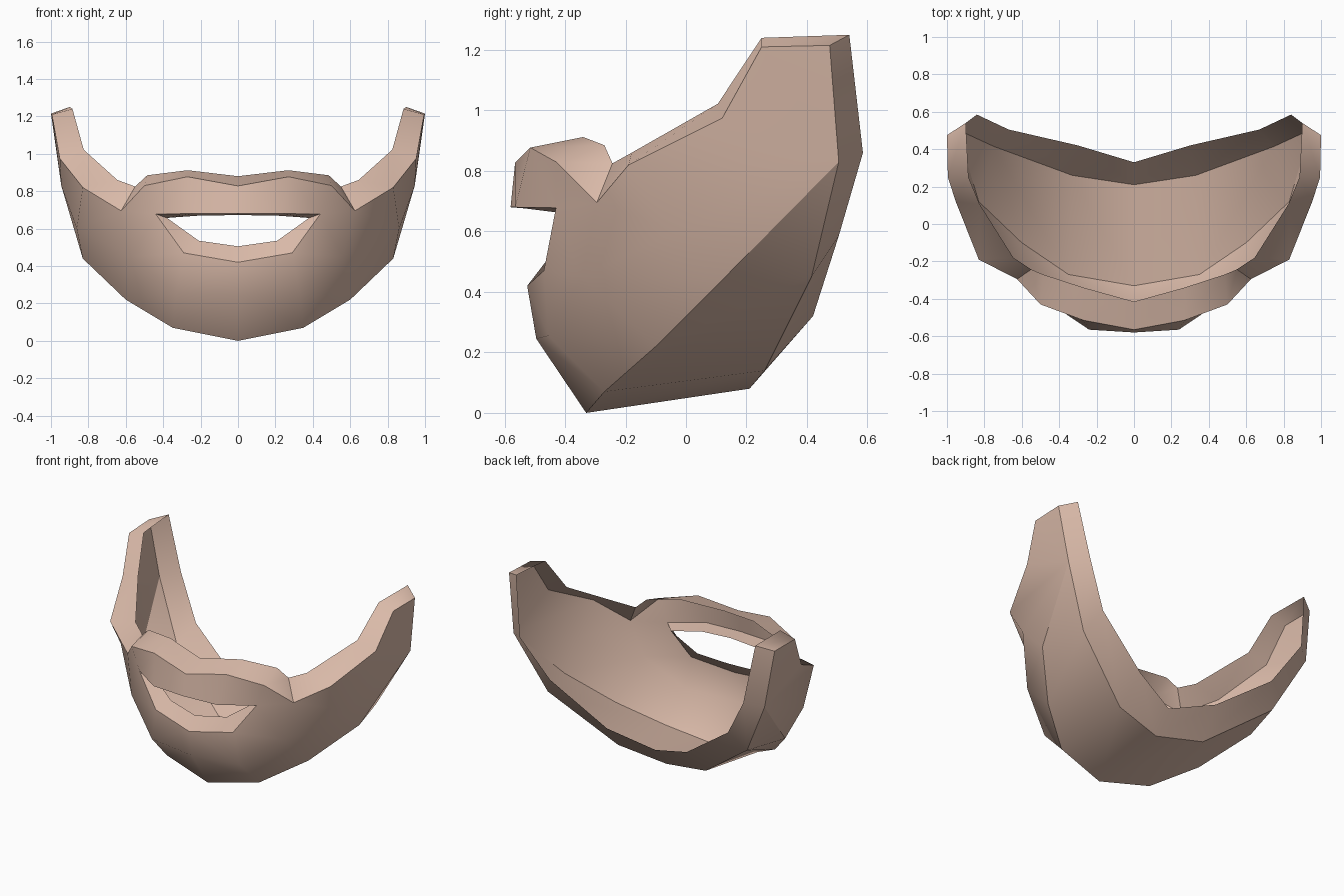
import bpy, bmesh

if "Cube" in bpy.data.objects:
    bpy.data.objects.remove(bpy.data.objects["Cube"])

mat = bpy.data.materials.new("warm beige")
mat.diffuse_color = (0.70, 0.49, 0.395, 1)
mat.use_nodes = True
mat.node_tree.nodes["Principled BSDF"].inputs["Base Color"].default_value = mat.diffuse_color

bm = bmesh.new()


def row(*pts):
    return [bm.verts.new(p) for p in pts]


def strip(a, b):
    """Join two rows with faces; repeated vertices collapse to triangles."""
    for i in range(len(a) - 1):
        loop = []
        for v in (a[i], a[i + 1], b[i + 1], b[i]):
            if v not in loop:
                loop.append(v)
        if len(loop) > 2:
            bm.faces.new(loop)


def crease(line):
    """Keep the edges along a row sharp."""
    for a, b in zip(line, line[1:]):
        edge = bm.edges.get((a, b))
        if edge:
            edge.smooth = False


# top edge: moustache middle, cheek, sideburn tip
top = row((0, -.565, .828), (.27, -.515, .877), (.50, -.43, .83), (.625, -.295, .695),
          (.83, -.19, .82), (.953, .12, .975), (.995, .25, 1.21), (1, .475, 1.215))
# inner top edge
rim = row((0, -.415, .88), (.27, -.34, .912), (.485, -.27, .885), (.55, -.243, .825),
          (.645, -.18, .86), (.825, .105, 1.022), (.885, .25, 1.24), (.90, .54, 1.25))
# mouth opening, outer and inner edges
lip_top = row((0, -.58, .68), (.24, -.565, .68), (.44, -.43, .678))
lip_low = row((0, -.525, .42), (.29, -.47, .47)) + lip_top[2:]
in_top = row((0, -.48, .672), (.20, -.46, .67), (.38, -.38, .657))
in_low = row((0, -.46, .505), (.21, -.42, .535)) + in_top[2:]
# chin and cheek bulge, jaw ridge, open back edge
bulge = row((0, -.495, .245), (.33, -.455, .255), (.56, -.345, .45), (.862, -.03, .60))
jaw = row((0, -.33, 0), (.35, -.27, .07), (.60, -.10, .22), (.83, .12, .44), (.945, .505, .83))
throat = row((0, .21, .08), (.33, .26, .14), (.75, .415, .45))
back = row((0, .33, .22), (.30, .42, .32), (.67, .505, .585), (.84, .585, .86)) + rim[7:]

strip(top[:4], lip_top + lip_top[2:])                       # moustache
strip(top, rim)                                             # top thickness
strip(lip_top, in_top)                                      # mouth thickness
strip(lip_low, in_low)
strip(lip_low + top[3:4], bulge[:3] + bulge[2:3])           # chin
strip(top[3:], bulge[2:] + [jaw[4]] * 3)                    # cheek
strip(bulge + jaw[4:], jaw)                                 # jaw side
strip(jaw, throat + [throat[2], jaw[4]])                    # underside
strip(throat + [jaw[4], top[7]], back)                      # back thickness

bmesh.ops.recalc_face_normals(bm, faces=bm.faces[:])
under = next(f for f in bm.faces if jaw[0] in f.verts and throat[0] in f.verts)
if under.normal.z > 0:
    bmesh.ops.reverse_faces(bm, faces=bm.faces[:])

# soft surfaces with crisp rims
for f in bm.faces:
    f.smooth = True
for line in (top, lip_top, lip_low, jaw, throat + [jaw[4], top[7]],
             [top[3], rim[3]], [top[7], rim[7]], [lip_top[2], in_top[2]]):
    crease(line)

me = bpy.data.meshes.new("beard")
bm.to_mesh(me)
bm.free()
me.materials.append(mat)
beard = bpy.data.objects.new("beard", me)
bpy.context.collection.objects.link(beard)

# mirror to the other side
mirror = beard.modifiers.new("mirror", 'MIRROR')
mirror.use_clip = True
mirror.merge_threshold = 0.001
